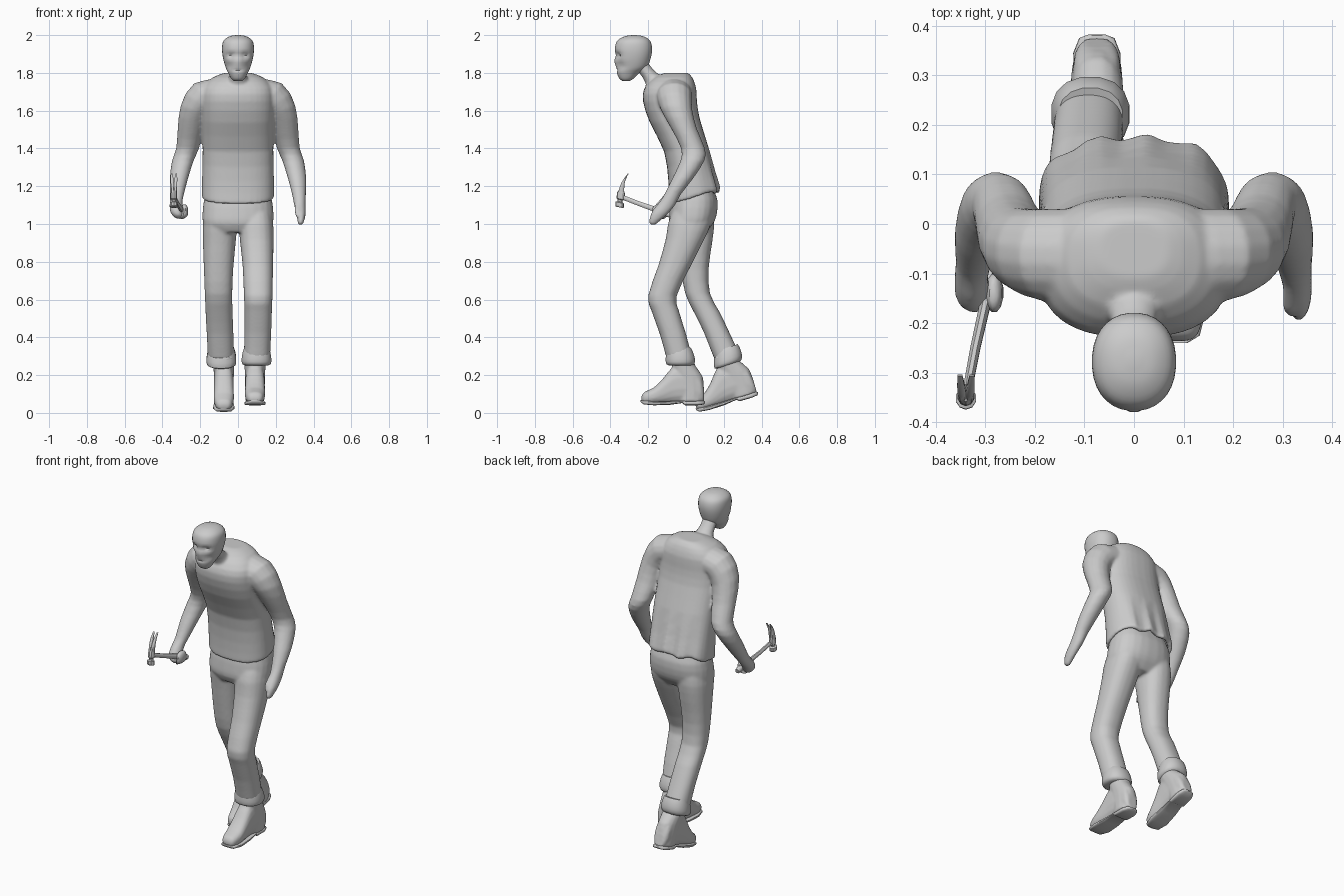
import bpy, bmesh, math
from mathutils import Vector, Matrix


def spline(rings, sub):
    """Catmull-Rom resampling of ring tuples."""
    if sub < 2:
        return rings
    out = []
    for i in range(len(rings) - 1):
        quad = [rings[max(i - 1, 0)], rings[i], rings[i + 1], rings[min(i + 2, len(rings) - 1)]]
        for k in range(sub):
            t = k / sub
            out.append([0.5 * (2 * b + (c - a) * t + (2 * a - 5 * b + 4 * c - d) * t * t
                               + (3 * b - a - 3 * c + d) * t ** 3) for a, b, c, d in zip(*quad)])
    return out + [rings[-1]]


def loft(name, rings, n=16, p=2.0, sub=1, side=1, deform=None, matrix=None, angle=50):
    """Rings are (x, y, z, half width, half depth, tilt about x, tilt about y)."""
    full = [tuple(r) + (0,) * (7 - len(r)) for r in rings]
    bm = bmesh.new()
    loops = []
    for x, y, z, rx, ry, ax, ay in spline(full, sub):
        rot = Matrix.Rotation(ay, 3, 'Y') @ Matrix.Rotation(ax, 3, 'X')
        loop = []
        for i in range(n):
            a = 2 * math.pi * (i + 0.5) / n
            c, s = math.cos(a), math.sin(a)
            off = Vector((rx * math.copysign(abs(c) ** (2 / p), c), ry * math.copysign(abs(s) ** (2 / p), s), 0))
            v = Vector((x, y, z)) + rot @ off
            v.x *= side
            if deform:
                v = deform(v)
            if matrix:
                v = matrix @ v
            loop.append(bm.verts.new(v))
        loops.append(loop)
    for a, b in zip(loops, loops[1:]):
        for i in range(n):
            bm.faces.new((a[i], a[(i + 1) % n], b[(i + 1) % n], b[i]))
    bm.faces.new(loops[0])
    bm.faces.new(loops[-1])
    bmesh.ops.recalc_face_normals(bm, faces=bm.faces)
    mesh = bpy.data.meshes.new(name)
    bm.to_mesh(mesh)
    bm.free()
    obj = bpy.data.objects.new(name, mesh)
    bpy.context.collection.objects.link(obj)
    bpy.ops.object.select_all(action='DESELECT')
    obj.select_set(True)
    bpy.context.view_layer.objects.active = obj
    bpy.ops.object.shade_smooth_by_angle(angle=math.radians(angle))
    return obj


def fuse(parts, voxel, repeats):
    """Join overlapping lofts into one continuous skin."""
    bpy.ops.object.select_all(action='DESELECT')
    for o in parts:
        o.select_set(True)
    bpy.context.view_layer.objects.active = parts[0]
    bpy.ops.object.join()
    parts[0].modifiers.clear()
    m = parts[0].modifiers.new("skin", 'REMESH')
    m.mode, m.voxel_size, m.use_smooth_shade = 'VOXEL', voxel, True
    s = parts[0].modifiers.new("soften", 'SMOOTH')
    s.factor, s.iterations = 0.5, repeats


def bump(v, cx, cz, rx, rz):
    return math.exp(-((abs(v.x) - cx) / rx) ** 2 - ((v.z - cz) / rz) ** 2)


# Head, with eye sockets, cheeks, mouth line and nose shaped on the front
def face(v):
    if v.y < -0.29:
        v.y += 0.020 * bump(v, 0.036, 1.893, 0.022, 0.014)
        v.y += 0.012 * bump(v, 0.05, 1.838, 0.02, 0.022)
        v.y += 0.007 * bump(v, 0, 1.815, 0.025, 0.006)
        v.y -= 0.012 * bump(v, 0, 1.863, 0.012, 0.022)
    return v


loft("head", [(0, -.318, 1.757, .022, .018), (0, -.315, 1.77, .036, .038), (0, -.306, 1.80, .052, .060),
              (0, -.288, 1.83, .066, .082), (0, -.280, 1.88, .080, .094), (0, -.278, 1.93, .085, .099),
              (0, -.277, 1.97, .077, .087), (0, -.275, 1.993, .046, .052), (0, -.275, 2.0, .01, .01)],
     n=32, p=2.2, sub=4, deform=face)
neck = loft("neck", [(0, -.245, 1.86, .042, .04), (0, -.215, 1.815, .043, .045), (0, -.175, 1.775, .05, .055),
                     (0, -.13, 1.73, .075, .08), (0, -.10, 1.68, .10, .10)], sub=2)


# Sweater torso with a hollow lining above the hem, creased at the lower back
def creases(v):
    if v.z < 1.42 and v.y > 0.03:
        k = min(1, (1.42 - v.z) / 0.22)
        v.y += 0.008 * k * math.sin(v.x * 62)
        v.z += 0.008 * k * math.sin(v.x * 45 + 1)
    return v


torso = loft("sweater", [(0, .04, 1.24, .150, .085, .25), (0, .042, 1.20, .166, .108, .25),
                         (0, .042, 1.142, .172, .118, .25), (0, .042, 1.14, .186, .134, .25),
                         (0, .042, 1.155, .192, .138, .25),
                         (0, .029, 1.25, .190, .125, .2), (0, -.0, 1.4, .187, .117, .15),
                         (0, -.06, 1.55, .191, .132, .1), (0, -.085, 1.65, .193, .143),
                         (0, -.083, 1.72, .185, .137), (0, -.068, 1.775, .135, .102),
                         (0, -.05, 1.800, .07, .06)], n=36, p=2.5, sub=2, deform=creases)

# Sleeves share the upper part; the hands differ
sleeve = [(.09, -.062, 1.695, .075, .095, 0, -1.3), (.18, -.062, 1.675, .088, .094, 0, -.95),
          (.232, -.048, 1.60, .077, .082, 0, -.35), (.252, -.008, 1.5, .068, .068, 0, -.1),
          (.267, .037, 1.4, .061, .064), (.292, .034, 1.335, .058, .064),
          (.313, -.018, 1.24, .049, .056), (.323, -.072, 1.155, .037, .044)]
left = loft("left_arm", sleeve + [(.328, -.105, 1.10, .031, .048), (.334, -.14, 1.055, .025, .045),
                                  (.332, -.170, 1.01, .017, .026), (.330, -.175, .995, .008, .012)], sub=2)
thumb = loft("left_thumb", [(.315, -.12, 1.12, .014, .016), (.312, -.162, 1.075, .015, .016),
                            (.314, -.18, 1.04, .009, .01)], n=8)
right = loft("right_arm", sleeve + [(.328, -.105, 1.115, .034, .046), (.326, -.135, 1.075, .036, .042),
                                    (.318, -.145, 1.045, .030, .032), (.315, -.145, 1.028, .012, .012)],
             sub=2, side=-1)
fuse([torso, neck, left, thumb, right], .008, 5)

# Curled fingers and thumb around the handle
loft("right_fingers", [(-.284, -.14, 1.102, .008, .018), (-.282, -.14, 1.09, .016, .036),
                       (-.282, -.138, 1.06, .019, .041), (-.288, -.137, 1.04, .018, .036),
                       (-.302, -.137, 1.026, .01, .02)], n=12, sub=2)

# Claw hammer
q = math.pi / 2 - .3
loft("hammer_handle", [(-.284, -.085, 1.048, .013, .015, q), (-.287, -.10, 1.055, .016, .019, q),
                       (-.302, -.17, 1.080, .012, .015, q), (-.320, -.25, 1.108, .011, .013, q),
                       (-.338, -.345, 1.145, .010, .013, q)], n=8)
loft("hammer_head", [(-.339, -.352, 1.088, .018, .019, -.2), (-.339, -.352, 1.093, .021, .023, -.2),
                     (-.339, -.351, 1.113, .021, .023, -.2), (-.339, -.350, 1.118, .012, .013, -.2),
                     (-.339, -.348, 1.128, .013, .014, -.2), (-.339, -.346, 1.132, .018, .022, -.2),
                     (-.339, -.344, 1.162, .018, .022, -.2), (-.339, -.342, 1.175, .016, .016, -.2)], n=10, angle=30)
for s in (1, -1):
    loft("hammer_claw", [(-.339 + s * .007, -.343, 1.165, .009, .017), (-.339 + s * .008, -.338, 1.20, .009, .012),
                         (-.339 + s * .010, -.326, 1.235, .008, .007),
                         (-.339 + s * .012, -.305, 1.268, .005, .002)], n=8, p=3, sub=2)

# Trousers: hips, one leading leg and one trailing leg
hips = loft("trousers", [(0, .045, 1.21, .155, .09), (0, .045, 1.13, .180, .122), (0, .037, 1.05, .189, .126),
                         (0, .027, 1.0, .184, .116), (0, .02, .955, .15, .085)], n=24, p=2.4, sub=2)
leg_l = loft("left_leg", [(.092, .03, 1.06, .085, .105), (.096, .018, 1.0, .091, .114), (.099, -.005, .92, .090, .103),
                          (.105, -.06, .78, .081, .087), (.107, -.125, .62, .076, .076), (.107, -.11, .54, .073, .073),
                          (.105, -.07, .42, .071, .070), (.1, -.035, .29, .070, .069)], n=20, p=2.3, sub=2)
leg_r = loft("right_leg", [(-.092, .042, 1.06, .085, .105), (-.096, .043, 1.0, .091, .108),
                           (-.099, .045, .9, .087, .094), (-.103, .046, .76, .078, .074),
                           (-.103, .062, .63, .073, .066), (-.10, .112, .53, .072, .069),
                           (-.095, .165, .42, .071, .068), (-.09, .215, .30, .070, .066, .3)], n=20, p=2.3, sub=2)
fuse([hips, leg_l, leg_r], .008, 8)

# Rolled cuffs
for name, x, y, t in (("left_cuff", .098, -.03, 0), ("right_cuff", -.088, .222, .3)):
    loft(name, [(x, y - .008, .345, .066, .064, t), (x, y - .004, .322, .074, .072, t), (x, y, .285, .080, .079, t),
                (x, y, .258, .076, .075, t), (x, y, .25, .055, .055, t)], p=2.3, sub=2)

# Work boots: the same boot twice, the trailing one pitched with its heel up
boot = [(-.236, .065, .085, .018), (-.222, .05, .110, .040), (-.17, .048, .135, .053), (-.12, .048, .185, .053),
        (-.07, .05, .245, .052), (-.02, .05, .265, .052), (.04, .05, .25, .050), (.08, .05, .195, .044),
        (.095, .055, .13, .028)]
shaft = [(0, -.018, .30, .058, .056), (0, -.012, .25, .056, .062), (0, .012, .19, .054, .078),
         (0, .025, .12, .052, .07), (0, .025, .06, .05, .068)]
sole = [(-.24, .058, .068, .018), (-.225, .045, .065, .043), (-.17, .04, .062, .057), (-.09, .042, .062, .052),
        (-.02, .052, .064, .046), (-.005, .040, .064, .047), (.06, .040, .064, .048), (.092, .044, .064, .036),
        (.1, .05, .06, .018)]
pitch = (Matrix.Translation((-.075, .097, .008)) @ Matrix.Rotation(math.radians(16), 4, 'X')
         @ Matrix.Translation((0, .2, -.04)))
for side, m in (("left", Matrix.Translation((.09, 0, 0))), ("right", pitch)):
    skins = [loft(side + "_boot", shaft, p=2.2, sub=2, matrix=m)]
    for part, prof, p in (("upper", boot, 2.5), ("sole", sole, 4)):
        o = loft(side + "_" + part, [(0, y, (b + t) / 2, w, (t - b) / 2, math.pi / 2) for y, b, t, w in prof],
                 p=p, sub=2 if part == "upper" else 1, matrix=m)
        if part == "upper":
            skins.append(o)
    fuse(skins, .007, 3)
